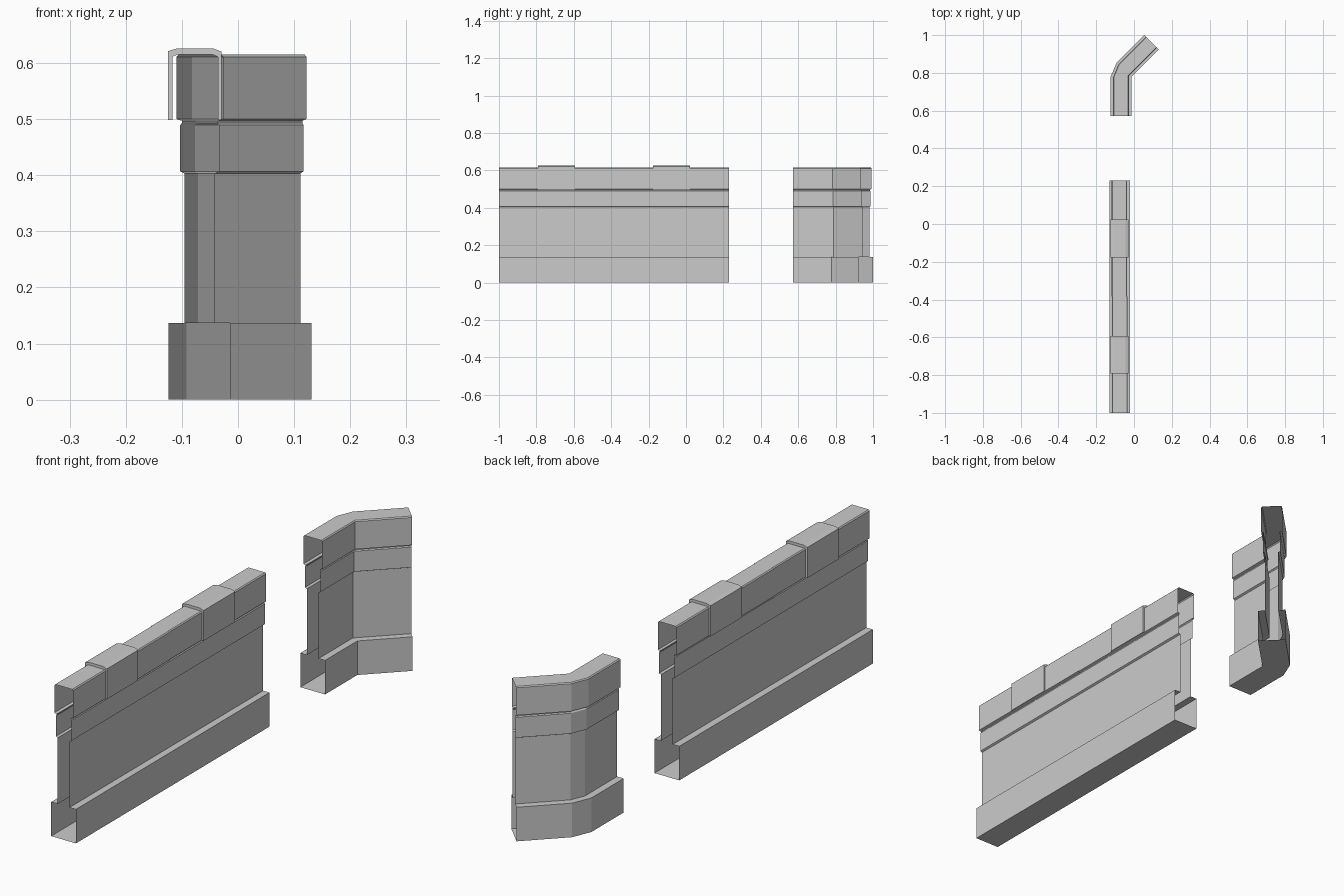
import bpy, bmesh, math

if "Cube" in bpy.data.objects:
    bpy.data.objects.remove(bpy.data.objects["Cube"])

# Wall cross-section: (distance from the inner base face, height)
INNER = [(0, 0), (0, .137), (.028, .137), (.028, .403), (.02, .407), (.02, .489),
         (.023, .493), (.023, .497), (.013, .5), (.013, .611), (.017, .615)]
OUTER = [(.092, .615), (.096, .611), (.096, .5), (.086, .497), (.086, .493),
         (.089, .489), (.089, .407), (.081, .403), (.081, .137), (.11, .137), (.11, 0)]
PROFILE = INNER + OUTER


def finish(name, bm):
    bmesh.ops.remove_doubles(bm, verts=bm.verts, dist=1e-5)
    bmesh.ops.recalc_face_normals(bm, faces=bm.faces)
    mesh = bpy.data.meshes.new(name)
    bm.to_mesh(mesh)
    bm.free()
    obj = bpy.data.objects.new(name, mesh)
    bpy.context.collection.objects.link(obj)
    return obj


def tube(name, rings):
    """Hollow shell with open ends, skinned through closed rings of points."""
    bm = bmesh.new()
    loops = [[bm.verts.new(p) for p in ring] for ring in rings]
    n = len(loops[0])
    for a, b in zip(loops, loops[1:]):
        for i in range(n):
            j = (i + 1) % n
            bm.faces.new((a[i], a[j], b[j], b[i]))
    return finish(name, bm)


X0 = -.021      # inner base face of the straight run
HALF = .615     # length of one straight section


def straight_wall(name, y, coping_shift):
    def ring(yy):
        return [(X0 - s - (coping_shift if z > .498 else 0), yy, z) for s, z in PROFILE]
    tube(name, [ring(y), ring(y + HALF)])


def coping_block(name, y0, y1):
    """Cap stone saddling the wall top, rim faces at each end."""
    outer = [(-.029, .498), (-.029, .62), (-.045, .626), (-.108, .626), (-.125, .621), (-.125, .498)]
    inner = [(-.036, .498), (-.036, .611), (-.045, .615), (-.108, .615), (-.117, .611), (-.117, .498)]
    bm = bmesh.new()
    o0, o1, i0, i1 = ([bm.verts.new((x, y, z)) for x, z in pts]
                      for pts, y in ((outer, y0), (outer, y1), (inner, y0), (inner, y1)))
    for k in range(5):
        bm.faces.new((o0[k], o0[k + 1], o1[k + 1], o1[k]))
        bm.faces.new((o0[k], i0[k], i0[k + 1], o0[k + 1]))
        bm.faces.new((o1[k], o1[k + 1], i1[k + 1], i1[k]))
    for k in (0, 5):
        bm.faces.new((o0[k], o1[k], i1[k], i0[k]))
    finish(name, bm)


# Two straight sections, each with a cap stone at its middle
for n, (y, shift) in enumerate(((-1, 0), (-1 + HALF, .002)), 1):
    straight_wall(f"straight_wall_{n}", y, shift)
    mid = y + HALF / 2
    coping_block(f"coping_block_{n}", mid - .1, mid + .1)

# Corner section: turns 45 degrees, mitred inside and chamfered outside
PX, PY, LEN = -.014, .778, .205
C = math.sqrt(.5)
T = math.tan(math.pi / 8)


def mitre(s, z):
    return (PX - s, PY + s * T, z)


def is_inner(s):
    return s < .05


start = [(PX - s, PY - LEN, z) for s, z in PROFILE]
bend_a = [mitre(s, z) if is_inner(s) else (PX - s, PY, z) for s, z in PROFILE]
bend_b = [mitre(s, z) if is_inner(s) else (PX - s * C, PY + s * C, z) for s, z in PROFILE]
end = [(PX + (LEN - s) * C, PY + (LEN + s) * C, z) for s, z in PROFILE]
tube("corner_wall", [start, bend_a, bend_b, end])
